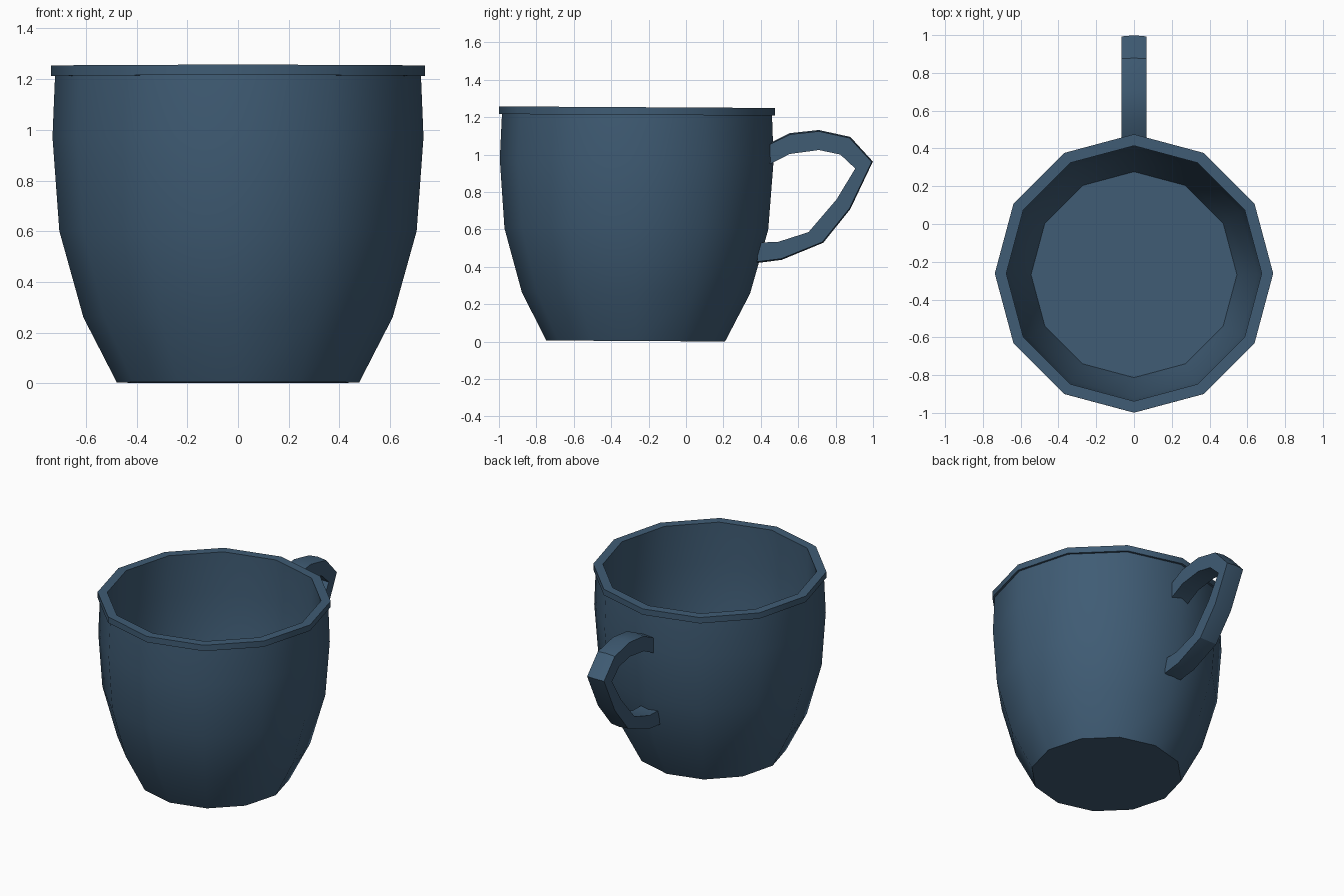
import bpy
import bmesh
import math
from mathutils import Matrix

cube = bpy.data.objects.get("Cube")
if cube:
    bpy.data.objects.remove(cube, do_unlink=True)

SIDES = 12
CUP_Y = -0.269

# Single glaze colour
glaze = bpy.data.materials.new("slate_blue")
glaze.use_nodes = True
colour = (0.050, 0.106, 0.175, 1.0)
glaze.diffuse_color = colour
bsdf = glaze.node_tree.nodes["Principled BSDF"]
bsdf.inputs["Base Color"].default_value = colour
bsdf.inputs["Roughness"].default_value = 0.6


def finish(name, bm, angle):
    bmesh.ops.recalc_face_normals(bm, faces=bm.faces[:])
    mesh = bpy.data.meshes.new(name)
    bm.to_mesh(mesh)
    bm.free()
    mesh.materials.append(glaze)
    obj = bpy.data.objects.new(name, mesh)
    bpy.context.collection.objects.link(obj)
    bpy.ops.object.select_all(action='DESELECT')
    obj.select_set(True)
    bpy.context.view_layer.objects.active = obj
    bpy.ops.object.shade_smooth_by_angle(angle=math.radians(angle))
    return obj


def bridge(bm, loops):
    """Skin consecutive closed loops and cap both ends."""
    n = len(loops[0])
    for a, b in zip(loops, loops[1:]):
        for i in range(n):
            j = (i + 1) % n
            bm.faces.new((a[i], a[j], b[j], b[i]))
    bm.faces.new(loops[0][::-1])
    bm.faces.new(loops[-1])


# Cup: one closed profile (radius, height) from the base, over the rim, to the floor
profile = [(0.478, 0.0), (0.61, 0.257), (0.705, 0.598), (0.732, 0.968), (0.722, 1.209),
           (0.737, 1.209), (0.737, 1.25), (0.676, 1.25),
           (0.677, 0.97), (0.653, 0.60), (0.575, 0.26), (0.545, 0.16)]
bm = bmesh.new()
rings = []
for r, z in profile:
    rings.append([bm.verts.new((r * math.cos(2 * math.pi * i / SIDES),
                                r * math.sin(2 * math.pi * i / SIDES), z))
                  for i in range(SIDES)])
bridge(bm, rings)
# The cup leans very slightly towards the handle
lean = Matrix.Translation((0, CUP_Y, 0.003)) @ Matrix.Rotation(math.radians(-0.33), 4, 'X')
bmesh.ops.transform(bm, matrix=lean, verts=bm.verts[:])
finish("cup_body", bm, 35)

# Handle: outer and inner outlines (y, z), bridged into a band with a faint outer crest
outer = [(0.43, 1.045), (0.555, 1.107), (0.71, 1.124), (0.875, 1.088), (0.993, 0.96),
         (0.874, 0.712), (0.729, 0.532), (0.51, 0.443), (0.38, 0.427)]
inner = [(0.43, 0.94), (0.555, 1.003), (0.71, 1.024), (0.825, 1.0), (0.905, 0.925),
         (0.805, 0.76), (0.655, 0.585), (0.49, 0.532), (0.39, 0.53)]
HALF = 0.065
CREST = 1.07
bm = bmesh.new()
sections = []
for (yo, zo), (yi, zi) in zip(outer, inner):
    yc, zc = yi + (yo - yi) * CREST, zi + (zo - zi) * CREST
    sections.append([bm.verts.new(p) for p in
                     ((-HALF, yo, zo), (0, yc, zc), (HALF, yo, zo),
                      (HALF, yi, zi), (-HALF, yi, zi))])
bridge(bm, sections)
finish("handle", bm, 28)
